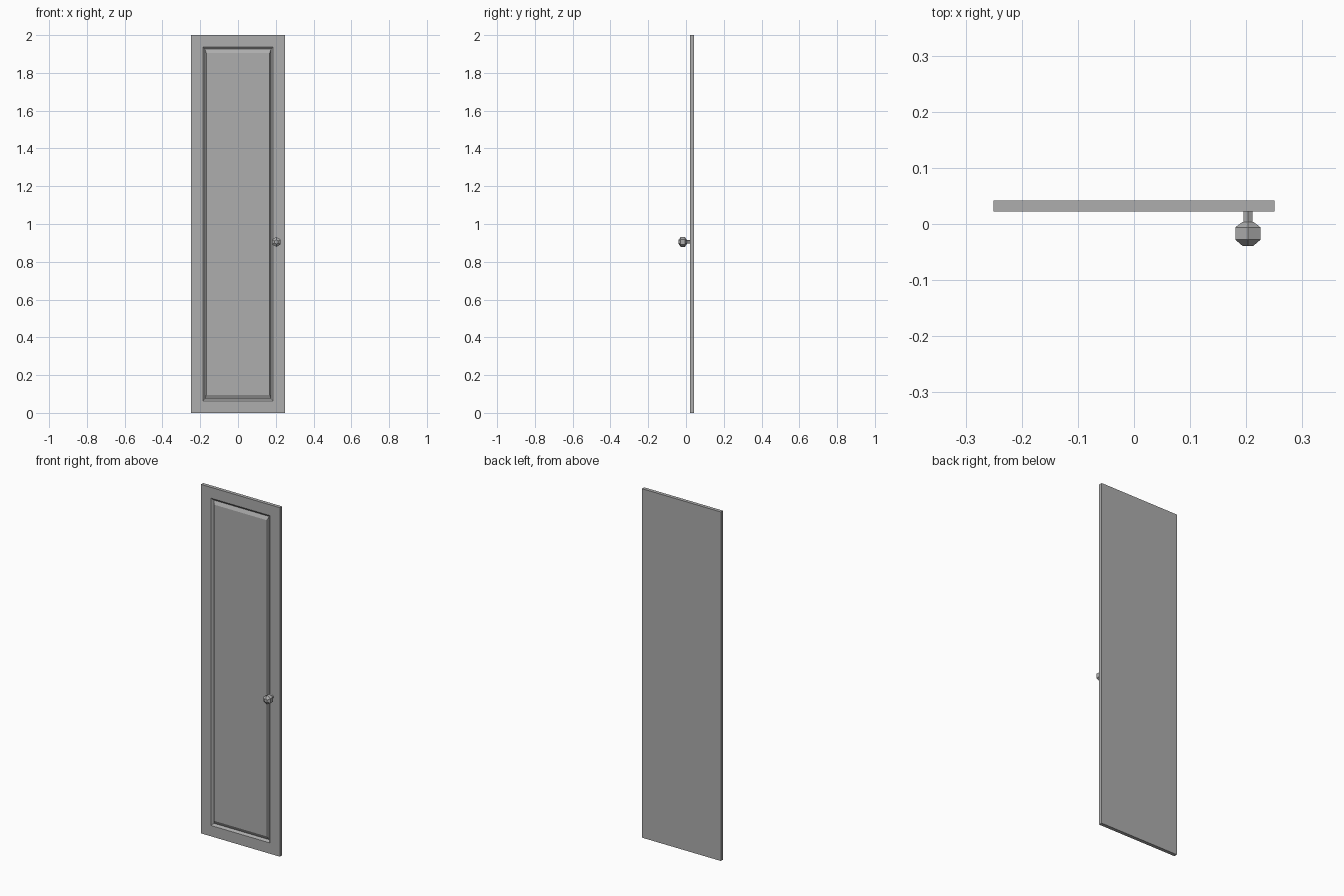
import bpy, bmesh, math
from mathutils import Matrix, Vector

old = bpy.data.objects.get("Cube")
if old:
    bpy.data.objects.remove(old, do_unlink=True)

grey = bpy.data.materials.new("plain_grey")
grey.use_nodes = True
colour = (0.42, 0.42, 0.42, 1)
grey.diffuse_color = colour
grey.node_tree.nodes["Principled BSDF"].inputs["Base Color"].default_value = colour

FRONT, BACK = 0.022, 0.042


def finish(bm, name):
    bmesh.ops.recalc_face_normals(bm, faces=bm.faces)
    mesh = bpy.data.meshes.new(name)
    bm.to_mesh(mesh)
    bm.free()
    mesh.materials.append(grey)
    obj = bpy.data.objects.new(name, mesh)
    bpy.context.collection.objects.link(obj)
    return obj


def bridge_rings(bm, rings):
    """Join successive vertex rings and cap both ends."""
    for a, b in zip(rings, rings[1:]):
        for i in range(len(a)):
            j = (i + 1) % len(a)
            bm.faces.new((a[i], a[j], b[j], b[i]))
    bm.faces.new(rings[0])
    bm.faces.new(rings[-1])


# Door slab with a mitred groove around a raised centre panel
bm = bmesh.new()
steps = [(0, 0, BACK), (0, 0, FRONT), (0.064, 0.062, FRONT),
         (0.075, 0.074, FRONT + 0.01), (0.082, 0.094, FRONT)]
rings = []
for inset_x, inset_z, y in steps:
    w, low, high = 0.25 - inset_x, inset_z, 2 - inset_z
    rings.append([bm.verts.new((x, y, z)) for x, z in
                  ((-w, low), (w, low), (w, high), (-w, high))])
bridge_rings(bm, rings)
finish(bm, "door_panel")


# Six-sided handle parts turned around the y axis
def turned(name, profile):
    bm = bmesh.new()
    rings = []
    for radius, y in profile:
        ring = []
        for i in range(6):
            a = math.pi / 2 + i * math.tau / 6
            ring.append(bm.verts.new((0.203 + radius * math.cos(a), y,
                                      0.905 + radius * math.sin(a))))
        rings.append(ring)
    bridge_rings(bm, rings)
    finish(bm, name)


turned("knob_stem", [(0.009, FRONT), (0.009, 0.004)])
turned("knob", [(0.011, 0.004), (0.026, -0.006), (0.026, -0.028), (0.011, -0.039)])
